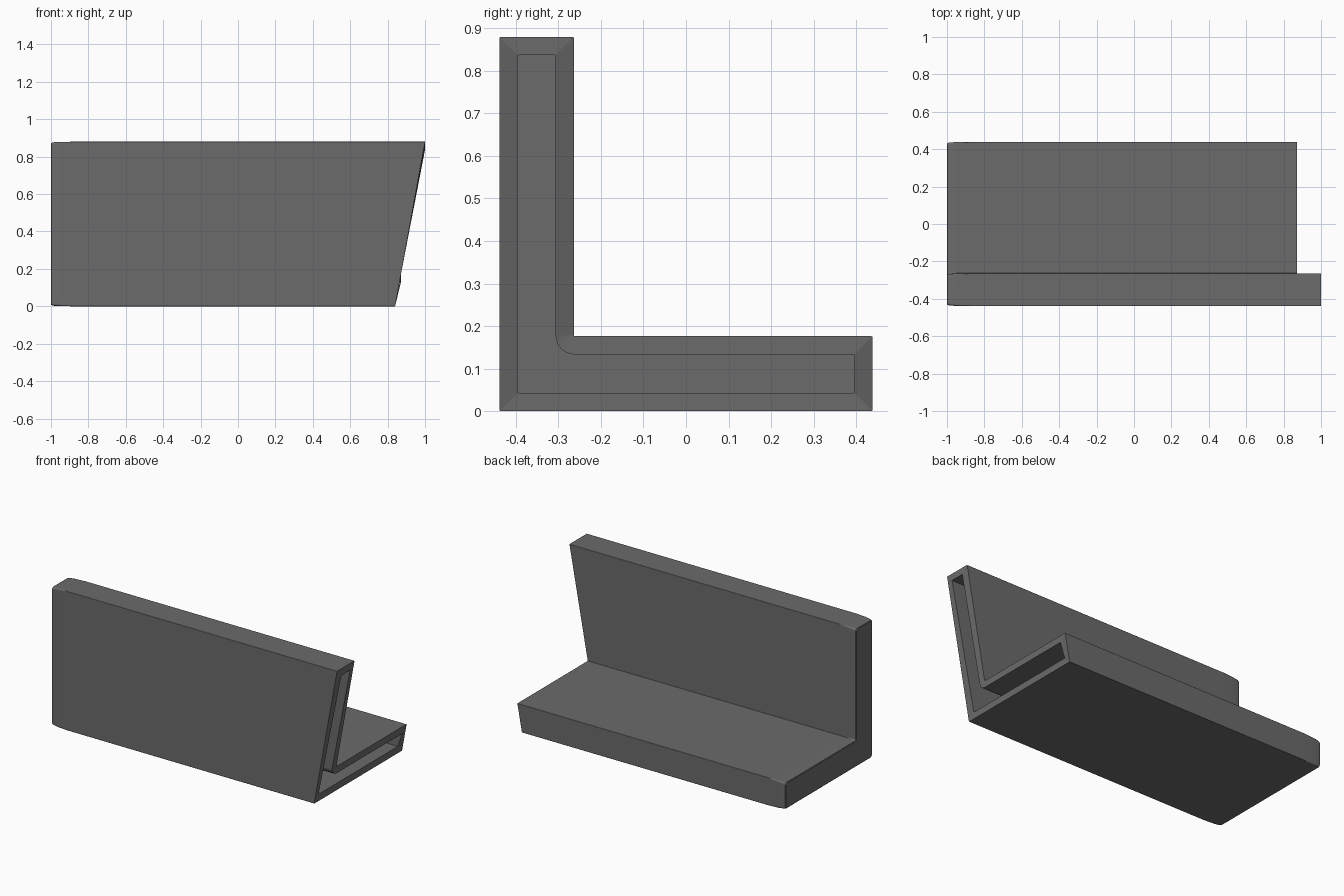
import bpy, bmesh, math

if "Cube" in bpy.data.objects:
    bpy.data.objects.remove(bpy.data.objects["Cube"])

# L-shaped section in (y, z), with the inward direction at each corner
CORNERS = [((-.439, 0), (1, 1)), ((.439, 0), (-1, 1)), ((.439, .176), (-1, -1)),
           ((-.264, .176), (-1, -1)), ((-.264, .88), (-1, -1)), ((-.439, .88), (1, -1))]
SEGS = 4
WALL = 0.043


def section(inset, radius, inner_radius):
    """Inset L outline with every corner rounded; index 3 is the inside corner."""
    pts = [(y + dy * inset, z + dz * inset) for (y, z), (dy, dz) in CORNERS]
    out = []
    for i, p in enumerate(pts):
        r = inner_radius if i == 3 else radius
        dirs = []
        for q in (pts[i - 1], pts[(i + 1) % 6]):
            d = (q[0] - p[0], q[1] - p[1])
            n = math.hypot(*d)
            dirs.append((d[0] / n, d[1] / n))
        a, b = dirs
        for k in range(SEGS + 1):
            t = math.pi / 2 * k / SEGS
            u, v = 1 - math.sin(t), 1 - math.cos(t)
            out.append(tuple(p[j] + r * (a[j] * u + b[j] * v) for j in (0, 1)))
    return out


def slant(z):
    return 0.84 + 0.16 * z / 0.88


bm = bmesh.new()
rings = []


def add_ring(points, xs):
    rings.append([bm.verts.new((x, y, z)) for x, (y, z) in zip(xs, points)])


# Outer skin: softened closed end, then straight to the slanted open end
count = 6 * (SEGS + 1)
for x, inset, radius in [(-1, .010, .012), (-.997, .006, .014), (-.985, .003, .012),
                         (-.95, .001, .008), (-.88, 0, .004)]:
    add_ring(section(inset, radius, radius * .6), [x] * count)
rim = section(0, .003, .003)
rim_x = [slant(z) for y, z in rim]
add_ring(rim, rim_x)

# Rim and hollow inside
cavity = section(WALL, .002, .045)
add_ring(cavity, rim_x)
add_ring(cavity, [-1 + WALL] * count)

for r0, r1 in zip(rings, rings[1:]):
    for i in range(count):
        j = (i + 1) % count
        bm.faces.new((r0[i], r0[j], r1[j], r1[i]))

# End wall, outside and inside
bm.faces.new(rings[0])
bm.faces.new(rings[-1])
bmesh.ops.recalc_face_normals(bm, faces=bm.faces[:])

mesh = bpy.data.meshes.new("hollow_corner_trim")
bm.to_mesh(mesh)
bm.free()
trim = bpy.data.objects.new("hollow_corner_trim", mesh)
bpy.context.collection.objects.link(trim)
bpy.context.view_layer.objects.active = trim
trim.select_set(True)
bpy.ops.object.shade_smooth_by_angle(angle=math.radians(30))

# Keep the broad faces flat in shading
normals = trim.modifiers.new("flat_broad_faces", 'WEIGHTED_NORMAL')
normals.keep_sharp = True

# Dark grey finish
dark = bpy.data.materials.new("dark_grey")
dark.diffuse_color = (0.147, 0.147, 0.147, 1)
dark.use_nodes = True
dark.node_tree.nodes["Principled BSDF"].inputs["Base Color"].default_value = dark.diffuse_color
mesh.materials.append(dark)
